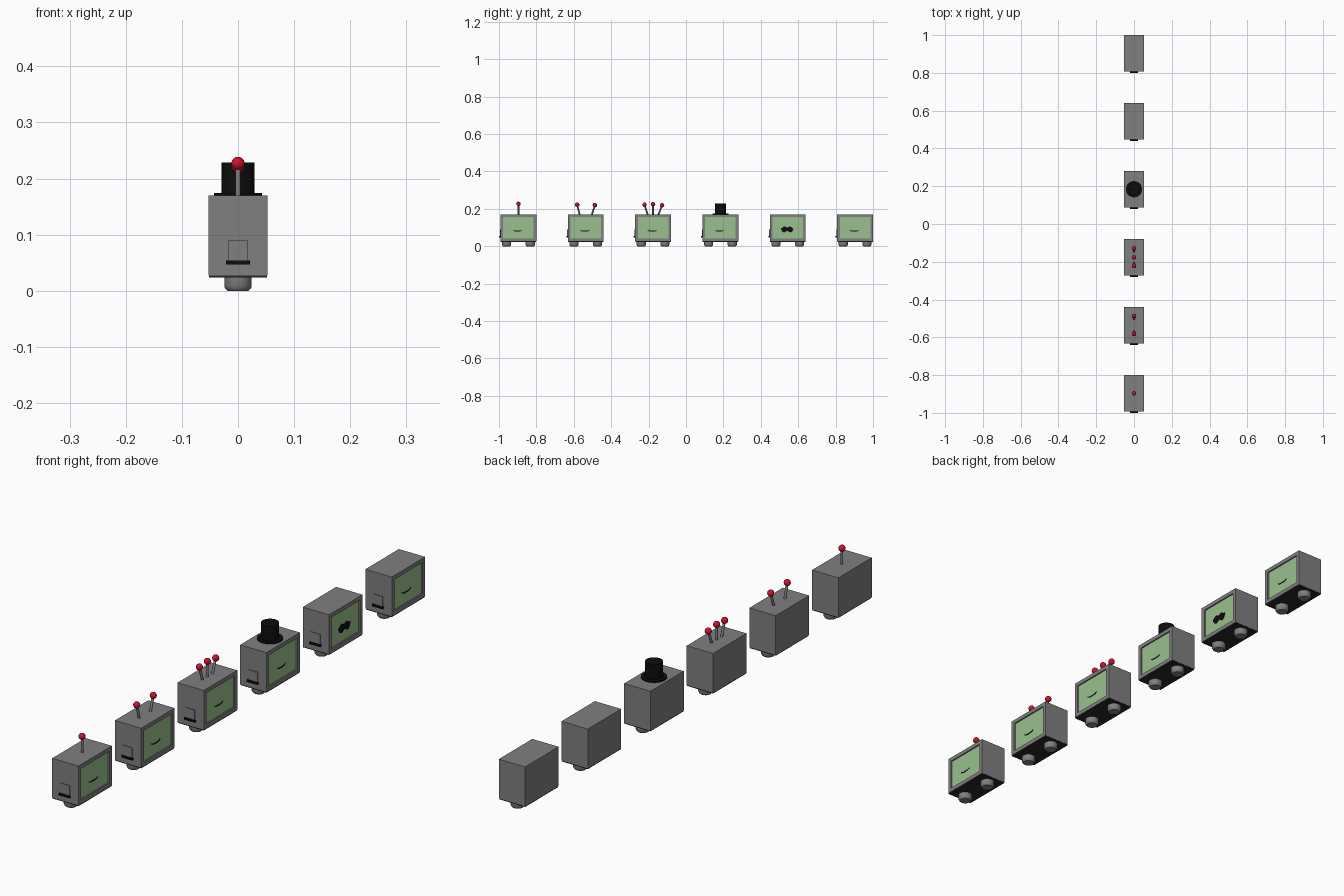
import bpy, bmesh, math
from mathutils import Vector

if "Cube" in bpy.data.objects:
    bpy.data.objects.remove(bpy.data.objects["Cube"])


def material(name, rgb):
    m = bpy.data.materials.new(name)
    m.diffuse_color = (*rgb, 1)
    m.use_nodes = True
    m.node_tree.nodes["Principled BSDF"].inputs["Base Color"].default_value = m.diffuse_color
    return m


GREY = material("grey casing", (0.215, 0.215, 0.215))
GREEN = material("screen green", (0.33, 0.53, 0.27))
RED = material("red", (0.62, 0.006, 0.03))
BLACK = material("black", (0.004, 0.004, 0.004))
DARK = material("dark underside", (0.02, 0.02, 0.02))

HX, HY = 0.053, 0.096          # half width and half length of a casing
Z0, Z1 = 0.027, 0.17           # casing bottom and top


def finish(name, bm, mats, smooth=False):
    bmesh.ops.recalc_face_normals(bm, faces=bm.faces[:])
    me = bpy.data.meshes.new(name)
    bm.to_mesh(me)
    bm.free()
    ob = bpy.data.objects.new(name, me)
    bpy.context.collection.objects.link(ob)
    for m in mats:
        me.materials.append(m)
    if smooth:
        bpy.ops.object.select_all(action='DESELECT')
        ob.select_set(True)
        bpy.context.view_layer.objects.active = ob
        bpy.ops.object.shade_smooth_by_angle(angle=math.radians(35))
    return ob


def add_box(bm, lo, hi):
    g = bmesh.ops.create_cube(bm, size=1)
    for v in g["verts"]:
        v.co = [l + (c + 0.5) * (h - l) for c, l, h in zip(v.co, lo, hi)]
    return g["verts"]


def box(name, lo, hi, mat):
    bm = bmesh.new()
    add_box(bm, lo, hi)
    return finish(name, bm, [mat])


def lathe(name, profile, x, y, mat, n=32):
    # profile of (radius, z), closed with caps at both ends
    bm = bmesh.new()
    rings = [[bm.verts.new((x + r * math.cos(2 * math.pi * i / n),
                            y + r * math.sin(2 * math.pi * i / n), z))
              for i in range(n)] for r, z in profile]
    for a, b in zip(rings, rings[1:]):
        for i in range(n):
            j = (i + 1) % n
            bm.faces.new((a[i], a[j], b[j], b[i]))
    bm.faces.new(rings[0][::-1])
    bm.faces.new(rings[-1])
    return finish(name, bm, [mat], True)


def plate(name, outline, x, y, z, mat, t=0.0015):
    # thin flat shape lying on the screen, outline given as (y, z)
    bm = bmesh.new()
    f = bm.faces.new([bm.verts.new((x, y + a, z + b)) for a, b in outline])
    g = bmesh.ops.extrude_face_region(bm, geom=[f])
    for v in g["geom"]:
        if isinstance(v, bmesh.types.BMVert):
            v.co.x += t
    return finish(name, bm, [mat])


def casing(y):
    bm = bmesh.new()
    add_box(bm, (-HX, y - HY, Z0), (HX, y + HY, Z1))
    side = max(bm.faces, key=lambda f: f.calc_center_median().x)
    bmesh.ops.inset_region(bm, faces=[side], thickness=0.021)
    # screen is sunk into the right side
    g = bmesh.ops.extrude_face_region(bm, geom=[side])
    new = [f for f in g["geom"] if isinstance(f, bmesh.types.BMFace)]
    for v in new[0].verts:
        v.co.x -= 0.005
    bmesh.ops.delete(bm, geom=[side], context='FACES_ONLY')
    new[0].material_index = 1
    finish("casing", bm, [GREY, GREEN])


def antenna(y, base, tip, z):
    a, b = Vector((0, y + base, Z1 - 0.003)), Vector((0, y + tip, z))
    d = b - a
    bm = bmesh.new()
    bmesh.ops.create_cone(bm, cap_ends=True, segments=16, radius1=0.0045,
                          radius2=0.0045, depth=d.length)
    bm.transform(Vector((0, 0, 1)).rotation_difference(d).to_matrix().to_4x4())
    bmesh.ops.translate(bm, vec=(a + b) / 2, verts=bm.verts)
    finish("antenna_rod", bm, [GREY], True)
    bm = bmesh.new()
    bmesh.ops.create_uvsphere(bm, u_segments=24, v_segments=14, radius=0.0118)
    bmesh.ops.translate(bm, vec=b, verts=bm.verts)
    finish("antenna_ball", bm, [RED], True)


def smile(y):
    top, bottom = [], []
    for i in range(13):
        s = -1 + i / 6
        h = 0.005 * s ** 4
        top.append((0.024 * s, h + 0.002))
        bottom.append((0.024 * s, h - 0.002))
    plate("mouth", top + bottom[::-1], HX - 0.0053, y - 0.005, 0.081, BLACK)


def moustache(y):
    # two bushy lobes with a dip in the middle and drooping ends
    half = [(0.006, 0.013), (0.014, 0.016), (0.022, 0.013), (0.027, 0.006),
            (0.033, 0.008), (0.031, -0.004), (0.025, -0.013), (0.017, -0.016),
            (0.008, -0.012)]
    outline = [(0, 0.009)] + half + [(0, -0.007)] + [(-a, b) for a, b in half[::-1]]
    plate("moustache", outline, HX - 0.0053, y - 0.003, 0.09, BLACK, 0.003)


# antenna layouts as (base offset, tip offset, tip height)
ANTENNAS = [
    [(0, 0, 0.227)],
    [(-0.032, -0.046, 0.222), (0.032, 0.049, 0.220)],
    [(-0.028, -0.046, 0.222), (0, 0, 0.225), (0.028, 0.048, 0.219)],
    [], [], [],
]

for k, layout in enumerate(ANTENNAS):
    y = -0.896 + 0.36 * k
    casing(y)
    box("underplate", (-HX + 0.001, y - HY + 0.001, 0.0235),
        (HX - 0.001, y + HY - 0.001, Z0 + 0.001), DARK)
    for s in (-1, 1):
        lathe("foot", [(0.019, 0), (0.022, 0.003), (0.0245, 0.008), (0.0245, 0.024)],
              0, y + s * 0.063, GREY)
    # front flap and the dark slot lip under it
    front = y - HY
    box("front_flap", (-0.018, front - 0.003, 0.053), (0.018, front + 0.002, 0.09), GREY)
    box("slot_lip", (-0.0215, front - 0.008, 0.047), (0.0215, front + 0.002, 0.054), BLACK)
    for base, tip, z in layout:
        antenna(y, base, tip, z)
    if k == 4:
        moustache(y)
    else:
        smile(y)
    if k == 3:
        lathe("top_hat", [(0.043, Z1 - 0.001), (0.043, 0.1745), (0.029, 0.1745),
                          (0.0295, 0.229)], 0, y, BLACK)
